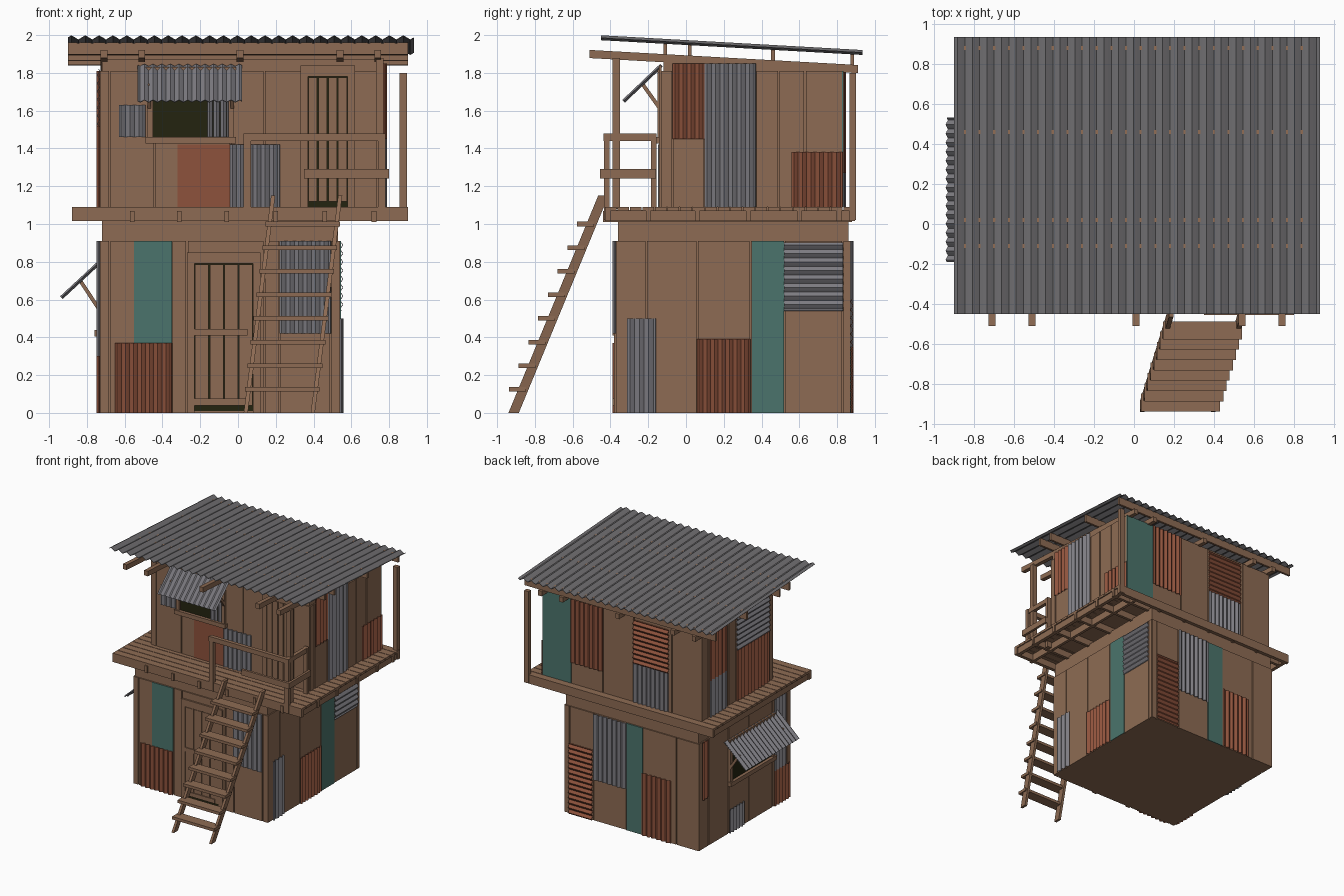
import bpy, bmesh, math
from mathutils import Vector

cube = bpy.data.objects.get("Cube")
if cube:
    bpy.data.objects.remove(cube)


def material(name, rgb):
    m = bpy.data.materials.new(name)
    m.use_nodes = True
    m.diffuse_color = (*rgb, 1)
    m.node_tree.nodes["Principled BSDF"].inputs["Base Color"].default_value = (*rgb, 1)
    return m


WOOD = material("brown wood", (0.27, 0.148, 0.087))
GREY = material("grey metal", (0.205, 0.2, 0.22))
ROOF = material("dark grey metal", (0.165, 0.16, 0.168))
RED = material("rust red", (0.27, 0.085, 0.045))
TEAL = material("teal paint", (0.07, 0.175, 0.15))
DARK = material("dark opening", (0.017, 0.017, 0.005))


def finish(name, bm, mat):
    bmesh.ops.recalc_face_normals(bm, faces=bm.faces)
    me = bpy.data.meshes.new(name)
    bm.to_mesh(me)
    bm.free()
    me.materials.append(mat)
    ob = bpy.data.objects.new(name, me)
    bpy.context.collection.objects.link(ob)
    return ob


def box(name, x, y, z, mat=WOOD, warp=None):
    """Box between (low, high) pairs; warp moves each corner."""
    bm = bmesh.new()
    bmesh.ops.create_cube(bm, size=1)
    for v in bm.verts:
        p = [lo + (c + 0.5) * (hi - lo) for c, (lo, hi) in zip(v.co, (x, y, z))]
        v.co = p
        if warp:
            v.co += Vector(warp(*p))
    return finish(name, bm, mat)


def beam(name, a, b, w):
    """Square timber between two points."""
    a, b = Vector(a), Vector(b)
    ob = box(name, (-w / 2, w / 2), (-w / 2, w / 2), (0, (b - a).length))
    ob.location = a
    ob.rotation_euler = (b - a).to_track_quat('Z', 'Y').to_euler()


def sheet(name, origin, across, along, mat, pitch=0.043, amp=0.008):
    """Corrugated sheet: a wave running across, extruded along."""
    o, a, b = Vector(origin), Vector(across), Vector(along)
    n = a.cross(b).normalized()
    steps = max(2, round(a.length / pitch)) * 4
    bm = bmesh.new()
    rows = []
    for i in range(steps + 1):
        p = o + a * (i / steps) + n * amp * math.sin(i * math.pi / 2)
        rows.append((bm.verts.new(p), bm.verts.new(p + b)))
    for (p, q), (r, s) in zip(rows, rows[1:]):
        bm.faces.new((p, r, s, q))
    ob = finish(name, bm, mat)
    mod = ob.modifiers.new("thickness", 'SOLIDIFY')
    mod.thickness, mod.offset = 0.004, 0


class Wall:
    """A vertical wall plane: u runs along it, d is distance outwards."""

    def __init__(self, name, axis, pos):
        self.name, self.axis, self.pos = name, axis, pos
        self.sign = 1 if pos > 0 else -1

    def slab(self, part, u, z, d, mat=WOOD):
        dd = sorted(self.pos + self.sign * k for k in d)
        xy = (dd, u) if self.axis == 'x' else (u, dd)
        box(f"{self.name}_{part}", *xy, z, mat)

    def boards(self, edges, z, gap=0.004):
        for a, b in zip(edges, edges[1:]):
            self.slab("board", (a + gap, b - gap), z, (-0.014, 0))

    def flat(self, u, z, mat):
        self.slab("patch", u, z, (-0.004, 0.004), mat)

    def metal(self, u, z, mat, sideways=False):
        k = self.pos + self.sign * 0.008
        o = (k, u[0], z[0]) if self.axis == 'x' else (u[0], k, z[0])
        w = u[1] - u[0]
        run = Vector((0, w, 0) if self.axis == 'x' else (w, 0, 0))
        up = Vector((0, 0, z[1] - z[0]))
        a, b = (up, run) if sideways else (run, up)
        sheet(f"{self.name}_metal_patch", o, a, b, mat)


# Storeys
box("lower_storey", (-0.72, 0.53), (-0.36, 0.86), (0, 1.03))
box("upper_storey", (-0.72, 0.76), (-0.12, 0.82), (1.07, 1.87),
    warp=lambda x, y, z: (0, 0, -0.055 * (y + 0.12) if z > 1.5 else 0))

lf, lb = Wall("lower_front", 'y', -0.37), Wall("lower_back", 'y', 0.87)
lr, ll = Wall("lower_right", 'x', 0.54), Wall("lower_left", 'x', -0.73)
uf, ub = Wall("upper_front", 'y', -0.13), Wall("upper_back", 'y', 0.83)
ur, ul = Wall("upper_right", 'x', 0.77), Wall("upper_left", 'x', -0.73)

# Cladding boards
low, high = (0, 0.91), (1.09, 1.81)
lf.boards((-0.73, -0.68, -0.35, -0.27, 0.14, 0.22, 0.49, 0.54), low)
lb.boards((-0.73, -0.52, -0.2, -0.05, 0.26, 0.49, 0.54), low)
lr.boards((-0.37, -0.21, 0.06, 0.34, 0.52, 0.83, 0.87), low)
ll.boards((-0.37, -0.31, -0.12, 0.2, 0.47, 0.74, 0.87), low)
uf.boards((-0.73, -0.68, -0.44, -0.04, 0.14, 0.34, 0.61, 0.77), high)
ub.boards((-0.73, -0.45, -0.09, 0.2, 0.5, 0.77), high)
ur.boards((-0.13, -0.07, 0.1, 0.37, 0.49, 0.63, 0.83), high)
ul.boards((-0.13, -0.07, 0.37, 0.47, 0.74, 0.83), high)

# Patches on the lower storey
lf.flat((-0.55, -0.35), (0.37, 0.91), TEAL)
lf.metal((-0.65, -0.35), (0, 0.37), RED)
lf.metal((0.22, 0.49), (0.42, 0.91), GREY)
lr.metal((-0.31, -0.16), (0, 0.5), GREY)
lr.metal((0.06, 0.34), (0, 0.39), RED)
lr.flat((0.35, 0.52), low, TEAL)
lr.metal((0.52, 0.83), (0.54, 0.9), GREY, True)
lb.metal((0.27, 0.49), (0, 0.6), RED, True)
lb.metal((-0.05, 0.26), (0.35, 0.91), GREY)
lb.flat((-0.2, -0.05), low, TEAL)
lb.metal((-0.47, -0.2), (0, 0.53), RED)
ll.metal((0.27, 0.47), (0, 0.2), GREY)
ll.metal((0.75, 0.83), (0.42, 0.91), RED)
ll.metal((-0.3, -0.14), (0.3, 0.91), GREY)
ll.metal((-0.35, -0.14), (0, 0.3), RED)

# Patches on the upper storey
uf.metal((-0.63, -0.49), (1.46, 1.63), GREY)
uf.flat((-0.32, -0.04), (1.09, 1.42), RED)
uf.metal((-0.04, 0.22), (1.09, 1.42), GREY)
ur.metal((-0.07, 0.1), (1.45, 1.85), RED)
ur.metal((0.1, 0.37), (1.09, 1.85), GREY)
ur.metal((0.56, 0.83), (1.09, 1.38), RED)
ub.flat((0.5, 0.77), high, TEAL)
ub.metal((0.2, 0.5), (1.27, 1.81), RED)
ub.metal((-0.42, -0.09), (1.42, 1.79), RED, True)
ub.metal((-0.42, -0.09), (1.09, 1.42), GREY)
ul.metal((0.5, 0.73), (1.4, 1.81), RED)
ul.metal((0.5, 0.73), (1.09, 1.4), GREY)
ul.metal((-0.07, 0.37), (1.52, 1.82), GREY, True)
ul.metal((-0.07, 0.37), (1.09, 1.52), RED)


# Doors: dark backing, planks, frame and cross bars
def door(wall, u0, u1, z0, z1, bars):
    wall.slab("door_gap", (u0, u1), (z0 + 0.01, z1), (-0.005, 0.002), DARK)
    w = (u1 - u0) / 4
    for i in range(4):
        wall.slab("door_plank", (u0 + i * w + 0.003, u0 + (i + 1) * w - 0.003),
                  (z0 + 0.04, z1 - 0.005), (0, 0.01))
    for a in (u0 - 0.04, u1):
        wall.slab("door_jamb", (a, a + 0.04), (z0, z1), (0, 0.012))
    wall.slab("door_lintel", (u0 - 0.04, u1 + 0.04), (z1, z1 + 0.06), (0, 0.014))
    for z in bars:
        wall.slab("door_bar", (u0, u1 - 0.03), (z, z + 0.035), (0.008, 0.018))


door(lf, -0.23, 0.08, 0, 0.79, (0.04, 0.41))
door(uf, 0.37, 0.58, 1.08, 1.78, ())


# Windows with propped corrugated awnings
def window(wall, u0, u1, z0, z1):
    wall.slab("window_opening", (u0, u1), (z0, z1), (0, 0.004), DARK)
    for a in (u0 - 0.03, u1):
        wall.slab("window_jamb", (a, a + 0.03), (z0, z1), (0, 0.02))
    wall.slab("window_sill", (u0 - 0.04, u1 + 0.04), (z0 - 0.035, z0), (0, 0.03))
    wall.slab("window_head", (u0 - 0.04, u1 + 0.04), (z1, z1 + 0.03), (0, 0.02))


window(uf, -0.45, -0.05, 1.46, 1.8)
uf.metal((-0.16, -0.05), (1.46, 1.8), GREY)
sheet("front_awning", (-0.53, -0.13, 1.84), (0.55, 0, 0), (0, -0.2, -0.19), GREY, 0.046)
window(ll, -0.1, 0.44, 0.44, 0.77)
sheet("side_awning", (-0.73, -0.19, 0.8), (0, 0.72, 0), (-0.205, 0, -0.19), GREY, 0.046)
for x in (-0.47, -0.03):
    beam("front_awning_prop", (x, -0.13, 1.6), (x, -0.23, 1.74), 0.02)
for y in (-0.12, 0.46):
    beam("side_awning_prop", (-0.73, y, 0.54), (-0.835, y, 0.7), 0.02)

# Deck: planks on rim and joists
count = 20
step = 1.33 / count
for i in range(count):
    y = -0.43 + i * step
    box("deck_plank", (-0.88, 0.9), (y, y + step - 0.005), (1.07, 1.09))
for y in (-0.43, 0.865):
    box("deck_rim", (-0.88, 0.9), (y, y + 0.03), (1.015, 1.075))
for x in (-0.87, 0.86):
    box("deck_side_rim", (x, x + 0.03), (-0.42, 0.89), (1.015, 1.075))
for x in (-0.56, -0.31, -0.06, 0.2, 0.46, 0.72):
    box("deck_joist", (x - 0.012, x + 0.012), (-0.44, 0.88), (1.01, 1.07))
for y in (-0.2, 0.06, 0.33, 0.6, 0.81):
    box("deck_cross_joist", (-0.86, 0.9), (y - 0.012, y + 0.012), (1.015, 1.07))

# Porch railing and posts
for x, y in ((0.05, -0.42), (0.76, -0.42), (0.76, -0.17)):
    box("rail_post", (x - 0.02, x + 0.02), (y - 0.015, y + 0.015), (1.02, 1.48))
box("front_top_rail", (0.03, 0.78), (-0.437, -0.405), (1.44, 1.48))
box("front_middle_rail", (0.35, 0.8), (-0.455, -0.435), (1.24, 1.29))
box("side_top_rail", (0.745, 0.775), (-0.435, -0.16), (1.44, 1.479))
box("side_middle_rail", (0.78, 0.8), (-0.455, -0.16), (1.24, 1.29))
box("front_porch_post", (0.73, 0.77), (-0.39, -0.35), (1.08, 1.88))
box("back_porch_post", (0.855, 0.895), (0.865, 0.9), (1.02, 1.8))


# Roof: sloping rafters, purlins and a corrugated sheet
def slope(x, y, z):
    return (0, 0, -0.056 * (y + 0.45))


for x in (-0.71, -0.51, 0.01, 0.54, 0.74):
    box("rafter", (x - 0.018, x + 0.018), (-0.51, 0.91), (1.875, 1.918), warp=slope)
for y in (-0.11, 0.02, 0.46, 0.88):
    box("purlin", (-0.9, 0.9), (y - 0.01, y + 0.01), (1.915, 1.98), warp=slope)
sheet("roof_sheet", (-0.9, -0.45, 1.986), (1.83, 0, 0), (0, 1.385, -0.078), ROOF, 0.073, 0.011)

# Ladder: leaning stringers and treads
for x in (0.03, 0.385):
    box("ladder_stringer", (x, x + 0.022), (-0.94, -0.885), (0, 1.15),
        warp=lambda x, y, z: (0.145 * z / 1.15, 0.475 * z / 1.15, 0))
for i in range(1, 9):
    z = i * 0.125
    x, y = 0.126 * z, 0.413 * z
    box("ladder_tread", (0.02 + x, 0.415 + x), (-0.99 + y, -0.9 + y), (z - 0.012, z + 0.012))
